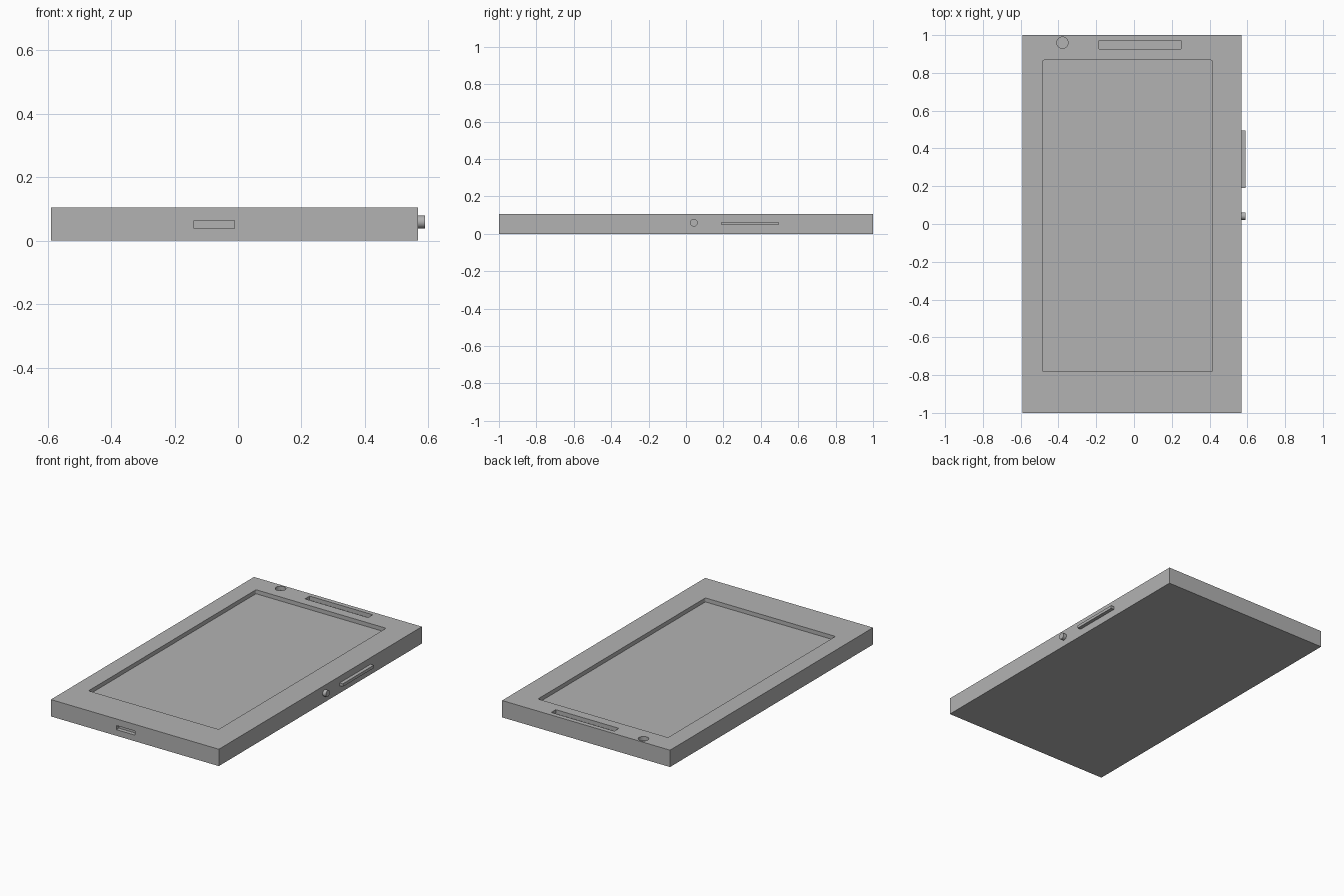
import bpy
import bmesh
from math import pi, radians
from mathutils import Matrix, Vector

if "Cube" in bpy.data.objects:
    bpy.data.objects.remove(bpy.data.objects["Cube"])

grey = bpy.data.materials.new("plain grey")
grey.use_nodes = True
colour = (0.448, 0.448, 0.448, 1)
grey.diffuse_color = colour
grey.node_tree.nodes["Principled BSDF"].inputs["Base Color"].default_value = colour


def finish(name, bm):
    mesh = bpy.data.meshes.new(name)
    bm.to_mesh(mesh)
    bm.free()
    mesh.materials.append(grey)
    obj = bpy.data.objects.new(name, mesh)
    bpy.context.collection.objects.link(obj)
    return obj


def box(name, low, high, corner=0):
    """Box between two corners, optionally with rounded upright edges."""
    low, high = Vector(low), Vector(high)
    bm = bmesh.new()
    bmesh.ops.create_cube(bm, size=1)
    bmesh.ops.scale(bm, vec=high - low, verts=bm.verts)
    bmesh.ops.translate(bm, vec=(low + high) / 2, verts=bm.verts)
    if corner:
        upright = [e for e in bm.edges
                   if abs(e.verts[0].co.z - e.verts[1].co.z) > 0.001]
        bmesh.ops.bevel(bm, geom=upright, offset=corner, segments=4,
                        profile=0.5, affect="EDGES")
    return finish(name, bm)


def cylinder(name, centre, radius, depth, turn=0):
    """Upright cylinder, turned about y if asked."""
    bm = bmesh.new()
    place = Matrix.Translation(centre) @ Matrix.Rotation(turn, 4, "Y")
    bmesh.ops.create_cone(bm, cap_ends=True, segments=32, radius1=radius,
                          radius2=radius, depth=depth, matrix=place)
    return finish(name, bm)


def smooth(obj):
    bpy.ops.object.select_all(action="DESELECT")
    obj.select_set(True)
    bpy.context.view_layer.objects.active = obj
    bpy.ops.object.shade_smooth_by_angle(angle=radians(30))


SIDE, TOP, RECESS = 0.568, 0.105, 0.025
floor, above = TOP - RECESS, TOP + 0.05

# Slab body
body = box("body", (-0.59, -1, 0), (SIDE, 1, TOP))

# Recesses: screen, earpiece, camera and charging port
cutters = [
    box("screen_cutter", (-0.483, -0.782, floor), (0.414, 0.867, above), 0.008),
    box("earpiece_cutter", (-0.186, 0.926, floor), (0.249, 0.971, above)),
    cylinder("camera_cutter", (-0.379, 0.96, (floor + above) / 2), 0.03, above - floor),
    box("port_cutter", (-0.139, -1.05, 0.038), (-0.011, -1 + RECESS, 0.064)),
]
bpy.context.view_layer.objects.active = body
for cutter in cutters:
    cutter.hide_render = True
    cut = body.modifiers.new(cutter.name, "BOOLEAN")
    cut.operation = "DIFFERENCE"
    cut.solver = "EXACT"
    cut.object = cutter
    bpy.ops.object.modifier_apply(modifier=cut.name)
for cutter in cutters:
    bpy.data.objects.remove(cutter)
smooth(body)

# Side buttons
box("volume_button", (SIDE - 0.01, 0.19, 0.046), (0.59, 0.495, 0.064))
power = cylinder("power_button", (0.574, 0.042, 0.059), 0.02, 0.032, pi / 2)
smooth(power)
